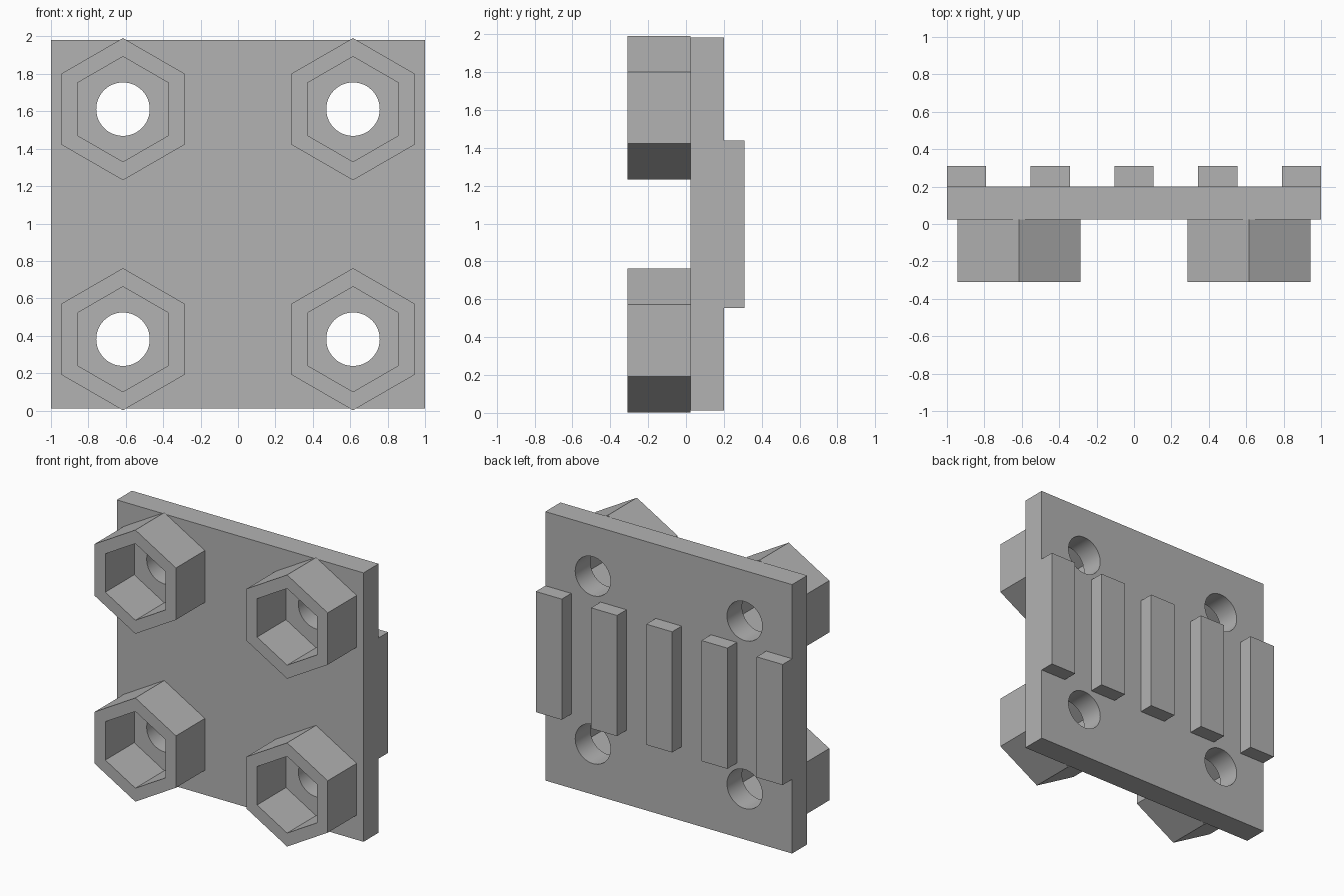
import bpy, bmesh, math
from mathutils import Matrix, Vector

cube = bpy.data.objects.get("Cube")
if cube:
    bpy.data.objects.remove(cube, do_unlink=True)

# Main dimensions
MID_Z = 0.9965            # height of the plate centre
PITCH = 0.615             # socket offset from the centre
FRONT, FACE, BACK, RIB_BACK = -0.31, 0.025, 0.2, 0.31

grey = bpy.data.materials.new("plain grey")
grey.use_nodes = True
grey.diffuse_color = (0.45, 0.45, 0.45, 1)
grey.node_tree.nodes["Principled BSDF"].inputs["Base Color"].default_value = grey.diffuse_color


def finish(name, bm):
    bmesh.ops.recalc_face_normals(bm, faces=bm.faces)
    mesh = bpy.data.meshes.new(name)
    bm.to_mesh(mesh)
    bm.free()
    mesh.materials.append(grey)
    obj = bpy.data.objects.new(name, mesh)
    bpy.context.collection.objects.link(obj)
    return obj


def box(name, x, y0, y1, width, height):
    bm = bmesh.new()
    bmesh.ops.create_cube(bm, size=1)
    bmesh.ops.scale(bm, vec=(width, y1 - y0, height), verts=bm.verts)
    bmesh.ops.translate(bm, vec=(x, (y0 + y1) / 2, MID_Z), verts=bm.verts)
    return finish(name, bm)


def hex_ring(name, x, z, outer, inner):
    # Hollow hexagonal tube with a point facing up
    bm = bmesh.new()
    rings = []
    for radius, y in ((outer, FRONT), (outer, FACE), (inner, FACE), (inner, FRONT)):
        ring = []
        for i in range(6):
            a = math.radians(90 + 60 * i)
            ring.append(bm.verts.new((x + radius * math.cos(a), y, z + radius * math.sin(a))))
        rings.append(ring)
    for k in range(4):
        a, b = rings[k], rings[(k + 1) % 4]
        for i in range(6):
            j = (i + 1) % 6
            bm.faces.new((a[i], a[j], b[j], b[i]))
    return finish(name, bm)


# Mounting plate
plate = box("mounting_plate", 0, FACE, BACK, 2, 1.97)

# Hexagonal sockets and the bolt hole cutters
holes = bmesh.new()
for side, sx in (("right", -1), ("left", 1)):
    for level, sz in (("lower", -1), ("upper", 1)):
        x, z = sx * PITCH, MID_Z + sz * PITCH
        hex_ring(f"{level}_{side}_socket", x, z, 0.38, 0.281)
        place = Matrix.Translation(Vector((x, 0.1, z))) @ Matrix.Rotation(math.pi / 2, 4, 'X')
        bmesh.ops.create_cone(holes, cap_ends=True, segments=48, radius1=0.143,
                              radius2=0.143, depth=0.6, matrix=place)
cutter = finish("bolt_hole_cutter", holes)
cutter.hide_render = True
cutter.hide_viewport = True

# Drill the plate
drill = plate.modifiers.new("bolt_holes", 'BOOLEAN')
drill.operation = 'DIFFERENCE'
drill.solver = 'EXACT'
drill.object = cutter
bpy.context.view_layer.objects.active = plate
bpy.ops.object.modifier_apply(modifier=drill.name)
bpy.data.objects.remove(cutter, do_unlink=True)

# Smooth bore walls, sharp plate edges
bpy.ops.object.select_all(action='DESELECT')
plate.select_set(True)
bpy.ops.object.shade_smooth_by_angle(angle=math.radians(30))

# Vertical ribs across the back
for i in range(5):
    box(f"back_rib_{i + 1}", (i - 2) * 0.4475, BACK, RIB_BACK, 0.21, 0.884)
